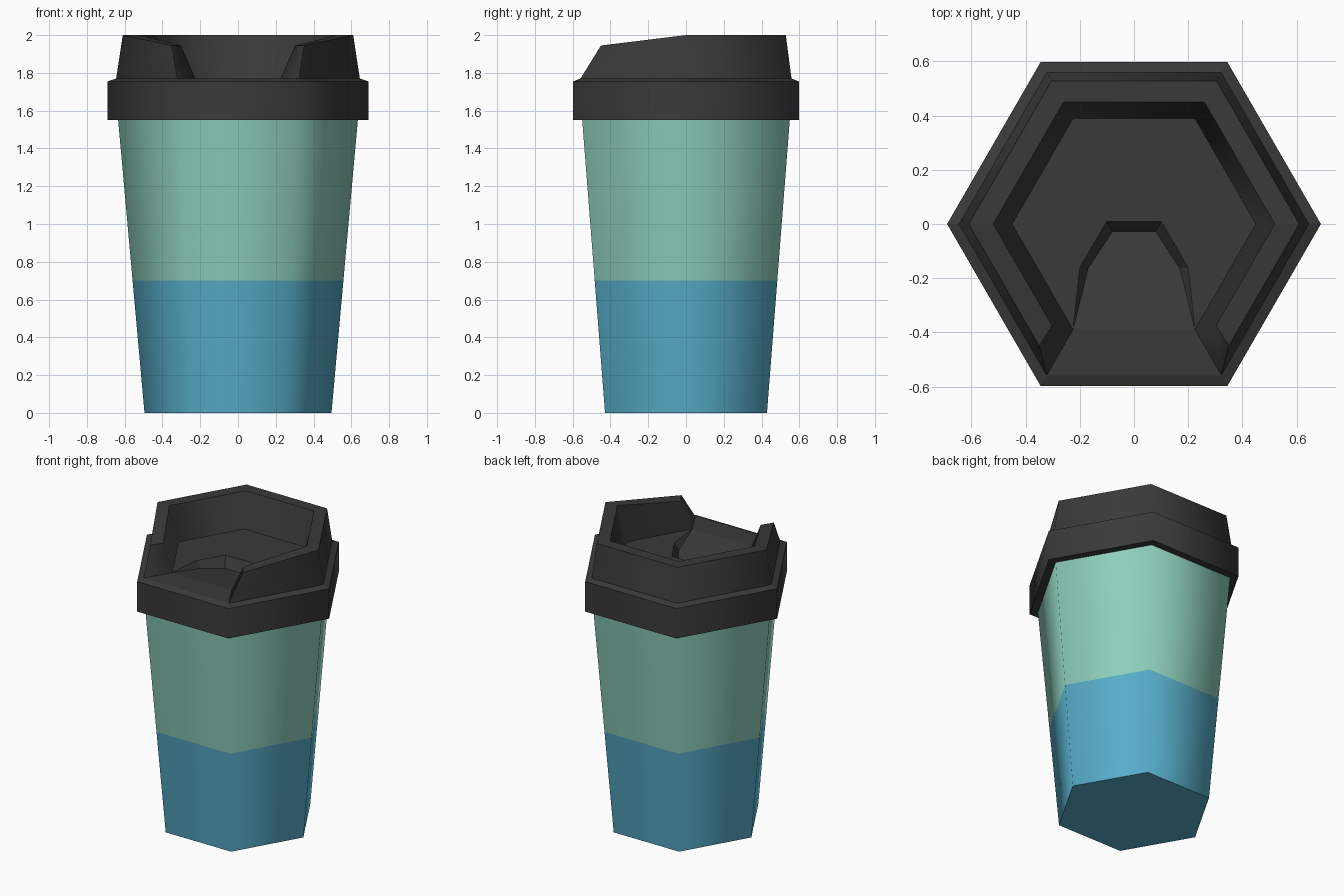
import bpy, bmesh, math

if "Cube" in bpy.data.objects:
    bpy.data.objects.remove(bpy.data.objects["Cube"])

def material(name, col):
    m = bpy.data.materials.new(name)
    m.diffuse_color = (*col, 1)
    m.use_nodes = True
    m.node_tree.nodes["Principled BSDF"].inputs["Base Color"].default_value = m.diffuse_color
    return m

def ring(bm, r, z):
    # hexagon with corners on the x axis
    return [bm.verts.new((r * math.cos(math.radians(60 * k)),
                          r * math.sin(math.radians(60 * k)), z)) for k in range(6)]

def bridge(bm, a, b, skip=()):
    n = len(a)
    for k in range(n):
        if k not in skip:
            j = (k + 1) % n
            bm.faces.new((a[k], a[j], b[j], b[k]))

def finish(bm, name, mats):
    bmesh.ops.recalc_face_normals(bm, faces=bm.faces[:])
    bm.normal_update()
    for f in bm.faces:
        f.smooth = True
    # only upright corners are smooth, everything else stays crisp
    for e in bm.edges:
        e.smooth = (len(e.link_faces) == 2
                    and all(abs(f.normal.z) < 0.48 for f in e.link_faces)
                    and e.calc_face_angle() < math.radians(65))
    me = bpy.data.meshes.new(name)
    bm.to_mesh(me)
    bm.free()
    for m in mats:
        me.materials.append(m)
    ob = bpy.data.objects.new(name, me)
    bpy.context.collection.objects.link(ob)
    return ob

green = material("mint_green", (0.27, 0.62, 0.50))
blue = material("sea_blue", (0.095, 0.42, 0.59))
black = material("charcoal", (0.042, 0.042, 0.042))

# cup body: tapered hexagon, blue below z = 0.7
bm = bmesh.new()
rings = [ring(bm, 0.495 + 0.09 * z, z) for z in (0, 0.7, 1.57)]
bm.faces.new(rings[0])
for a, b in zip(rings, rings[1:]):
    bridge(bm, a, b)
bm.faces.new(rings[-1])
for f in bm.faces:
    f.material_index = 1 if f.calc_center_median().z < 0.7 else 0
finish(bm, "cup_body", [green, blue])

# lid: band, chamfer, raised rim open at the front, sunken floor
bm = bmesh.new()
FZ = 1.77
under, low, band, base, rim, inner, floor = [
    ring(bm, r, z) for r, z in ((0.6, 1.55), (0.69, 1.55), (0.69, 1.755), (0.645, FZ),
                                (0.61, 2.0), (0.52, 2.0), (0.45, FZ))]
for k, s in ((4, -1), (5, 1)):
    rim[k].co = (s * 0.35, -0.45, 1.945)
    inner[k].co = (s * 0.303, -0.375, 1.945)
for a, b in ((under, low), (low, band), (band, base)):
    bridge(bm, a, b)
for a, b in ((base, rim), (rim, inner), (inner, floor)):
    bridge(bm, a, b, skip=(4,))
for k in (4, 5):
    bm.faces.new((base[k], rim[k], inner[k], floor[k]))
bm.faces.new((base[4], base[5], floor[5], floor[4]))

# drinking recess: ramp that sinks toward the middle of the floor
def curve(pts, depth):
    pts = pts + [(-x, y) for x, y in reversed(pts)]
    return [bm.verts.new((x, y, FZ - depth * (y + 0.39) / 0.36)) for x, y in pts]

top = curve([(-0.2, -0.16), (-0.1, 0.01)], 0)
bot = curve([(-0.17, -0.165), (-0.08, -0.028)], 0.07)
bm.faces.new([floor[5], *floor[:5], *top])
bm.faces.new([floor[4], *bot, floor[5]])
for k in range(3):
    bm.faces.new((top[k], top[k + 1], bot[k + 1], bot[k]))
bm.faces.new((floor[4], top[0], bot[0]))
bm.faces.new((floor[5], top[3], bot[3]))
finish(bm, "lid", [black])
